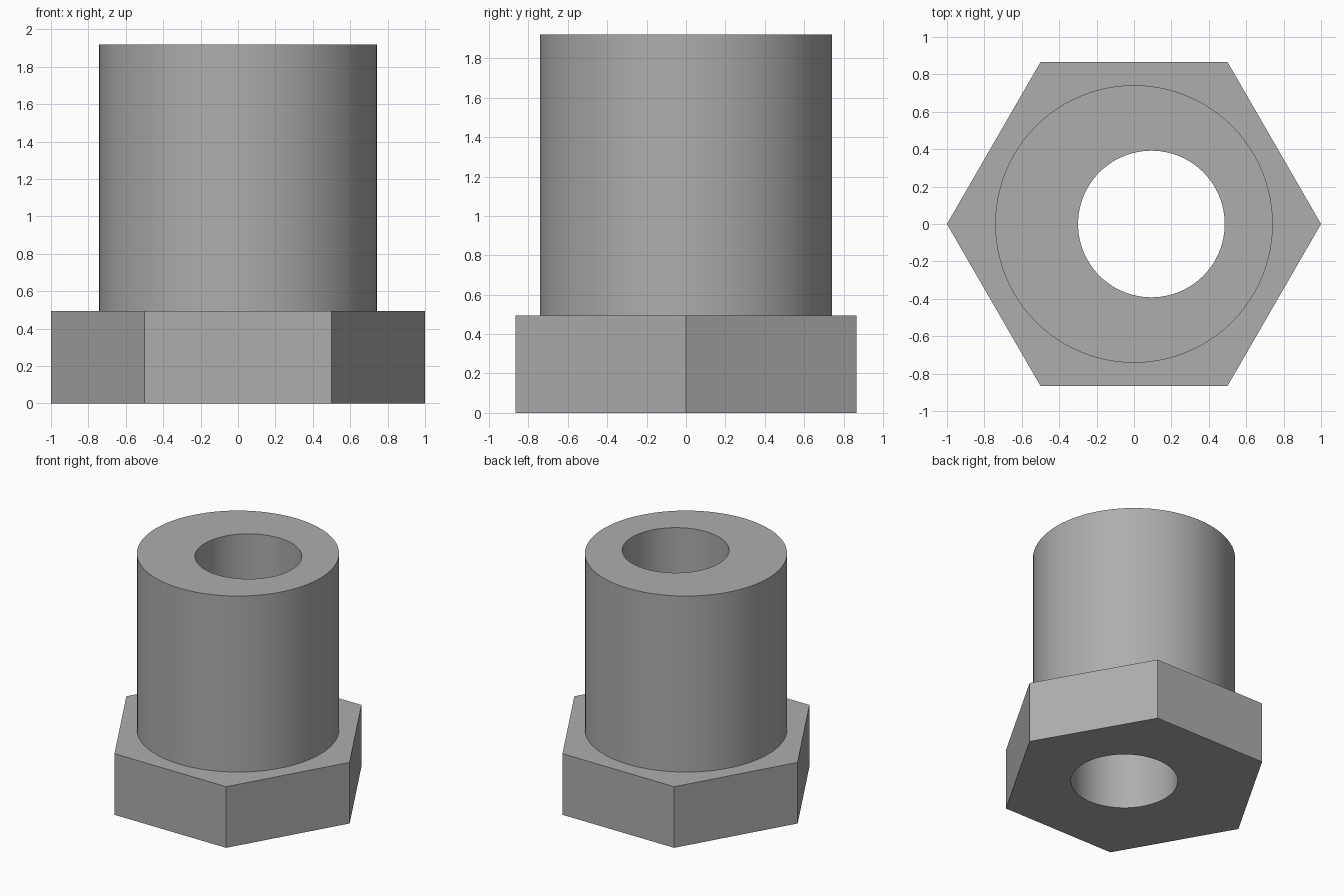
import bpy
import bmesh
from math import cos, sin, tau

cube = bpy.data.objects.get("Cube")
if cube:
    bpy.data.objects.remove(cube, do_unlink=True)

HEAD_TOP, TOP = 0.495, 1.92
HEAD_R, SLEEVE_R, BORE_R = 1.0, 0.742, 0.392
BORE_X = 0.093
SIDES = 96

steel = bpy.data.materials.new("grey steel")
steel.use_nodes = True
grey = (0.42, 0.42, 0.42, 1)
steel.diffuse_color = grey
steel.node_tree.nodes["Principled BSDF"].inputs["Base Color"].default_value = grey

bm = bmesh.new()


def ring(radius, z, sides=SIDES, x=0.0):
    """Closed loop of edges around the z axis."""
    verts = [bm.verts.new((x + radius * cos(tau * i / sides),
                           radius * sin(tau * i / sides), z)) for i in range(sides)]
    return [bm.edges.new((verts[i - 1], verts[i])) for i in range(sides)]


def wall(lower, upper):
    """Quads between two matching loops."""
    for a, b in zip(lower, upper):
        bm.faces.new((a.verts[0], a.verts[1], b.verts[1], b.verts[0]))


def plate(outer, inner):
    """Flat face with a hole."""
    bmesh.ops.triangle_fill(bm, edges=outer + inner, use_beauty=True)


# Hexagonal head, round sleeve and off-centre bore
head_low, head_high = ring(HEAD_R, 0, 6), ring(HEAD_R, HEAD_TOP, 6)
sleeve_low, sleeve_high = ring(SLEEVE_R, HEAD_TOP), ring(SLEEVE_R, TOP)
bore_low, bore_high = ring(BORE_R, 0, x=BORE_X), ring(BORE_R, TOP, x=BORE_X)
wall(head_low, head_high)
wall(sleeve_low, sleeve_high)
wall(bore_low, bore_high)
plate(head_low, bore_low)
plate(head_high, sleeve_low)
plate(sleeve_high, bore_high)
bmesh.ops.recalc_face_normals(bm, faces=bm.faces[:])

mesh = bpy.data.meshes.new("hex_bushing")
bm.to_mesh(mesh)
bm.free()
mesh.materials.append(steel)
bushing = bpy.data.objects.new("hex_bushing", mesh)
bpy.context.collection.objects.link(bushing)

# Smooth round walls, sharp rims and hexagon corners
bpy.ops.object.select_all(action='DESELECT')
bushing.select_set(True)
bpy.context.view_layer.objects.active = bushing
bpy.ops.object.shade_smooth_by_angle(angle=0.5)
